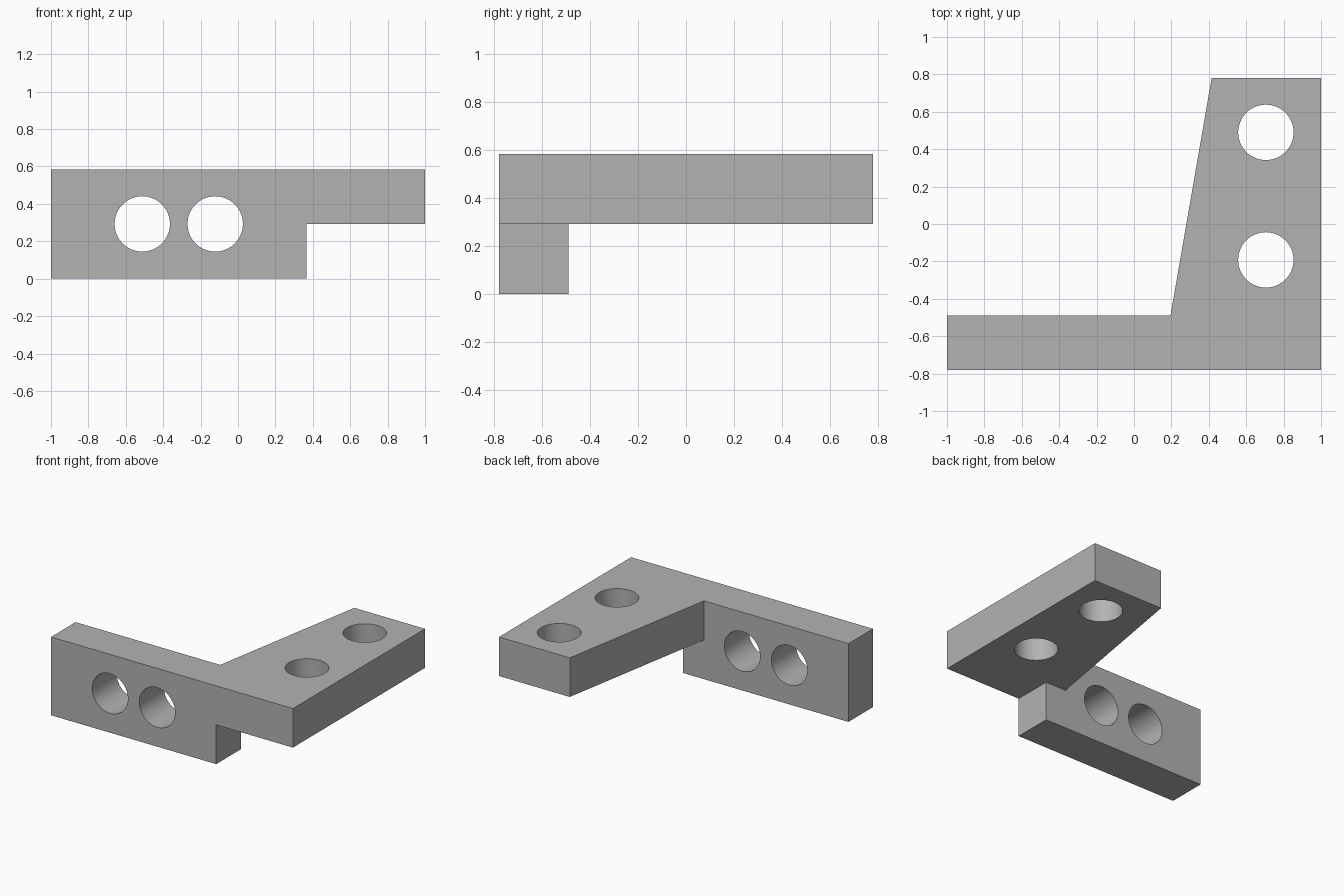
import bpy
import bmesh
import math
from mathutils import Vector

default = bpy.data.objects.get("Cube")
if default:
    bpy.data.objects.remove(default, do_unlink=True)

# Overall sizes
FRONT, BACK = -0.78, 0.78
WALL_BACK = -0.49
TOP, MID = 0.585, 0.293
HOLE_RADIUS = 0.148

grey = bpy.data.materials.new("plain grey")
grey.use_nodes = True
grey.diffuse_color = (0.45, 0.45, 0.45, 1)
grey.node_tree.nodes["Principled BSDF"].inputs["Base Color"].default_value = grey.diffuse_color


def prism(name, outline, depth):
    """Extrude a closed outline of 3D points along the depth vector."""
    bm = bmesh.new()
    face = bm.faces.new([bm.verts.new(p) for p in outline])
    side = bmesh.ops.extrude_face_region(bm, geom=[face], use_keep_orig=True)
    moved = [g for g in side["geom"] if isinstance(g, bmesh.types.BMVert)]
    bmesh.ops.translate(bm, verts=moved, vec=Vector(depth))
    bmesh.ops.recalc_face_normals(bm, faces=bm.faces)
    mesh = bpy.data.meshes.new(name)
    bm.to_mesh(mesh)
    bm.free()
    mesh.materials.append(grey)
    obj = bpy.data.objects.new(name, mesh)
    bpy.context.collection.objects.link(obj)
    return obj


def combine(target, tool, operation):
    """Apply a boolean and discard the tool object."""
    bpy.context.view_layer.objects.active = target
    mod = target.modifiers.new(operation.lower(), "BOOLEAN")
    mod.operation = operation
    mod.solver = "EXACT"
    mod.object = tool
    bpy.ops.object.modifier_apply(modifier=mod.name)
    bpy.data.objects.remove(tool, do_unlink=True)


def drill(target, location, rotation=(0, 0, 0)):
    """Cut a round through hole."""
    bpy.ops.mesh.primitive_cylinder_add(vertices=64, radius=HOLE_RADIUS, depth=0.9,
                                        location=location, rotation=rotation)
    cutter = bpy.context.object
    cutter.name = "hole_cutter"
    cutter.hide_render = True
    cutter.data.materials.append(grey)
    combine(target, cutter, "DIFFERENCE")


# Upper L-shaped plate with a tapered arm
plate = [(-1, FRONT), (1, FRONT), (1, BACK), (0.415, BACK), (0.195, WALL_BACK), (-1, WALL_BACK)]
bracket = prism("bracket", [(x, y, MID) for x, y in plate], (0, 0, TOP - MID))

# Upright wall below the plate's front strip
wall = [(-1, 0), (0.366, 0), (0.366, MID), (0.195, MID), (0.195, TOP), (-1, TOP)]
upright = prism("upright_wall", [(x, FRONT, z) for x, z in wall], (0, WALL_BACK - FRONT, 0))
combine(bracket, upright, "UNION")

# Bolt holes through the wall and the arm
for x in (-0.512, -0.122):
    drill(bracket, (x, (FRONT + WALL_BACK) / 2, MID), (math.pi / 2, 0, 0))
for y in (0.49, -0.192):
    drill(bracket, (0.705, y, TOP))

# Smooth hole walls with crisp edges
bpy.ops.object.select_all(action="DESELECT")
bracket.select_set(True)
bpy.context.view_layer.objects.active = bracket
bpy.ops.object.shade_smooth_by_angle(angle=math.radians(30))
